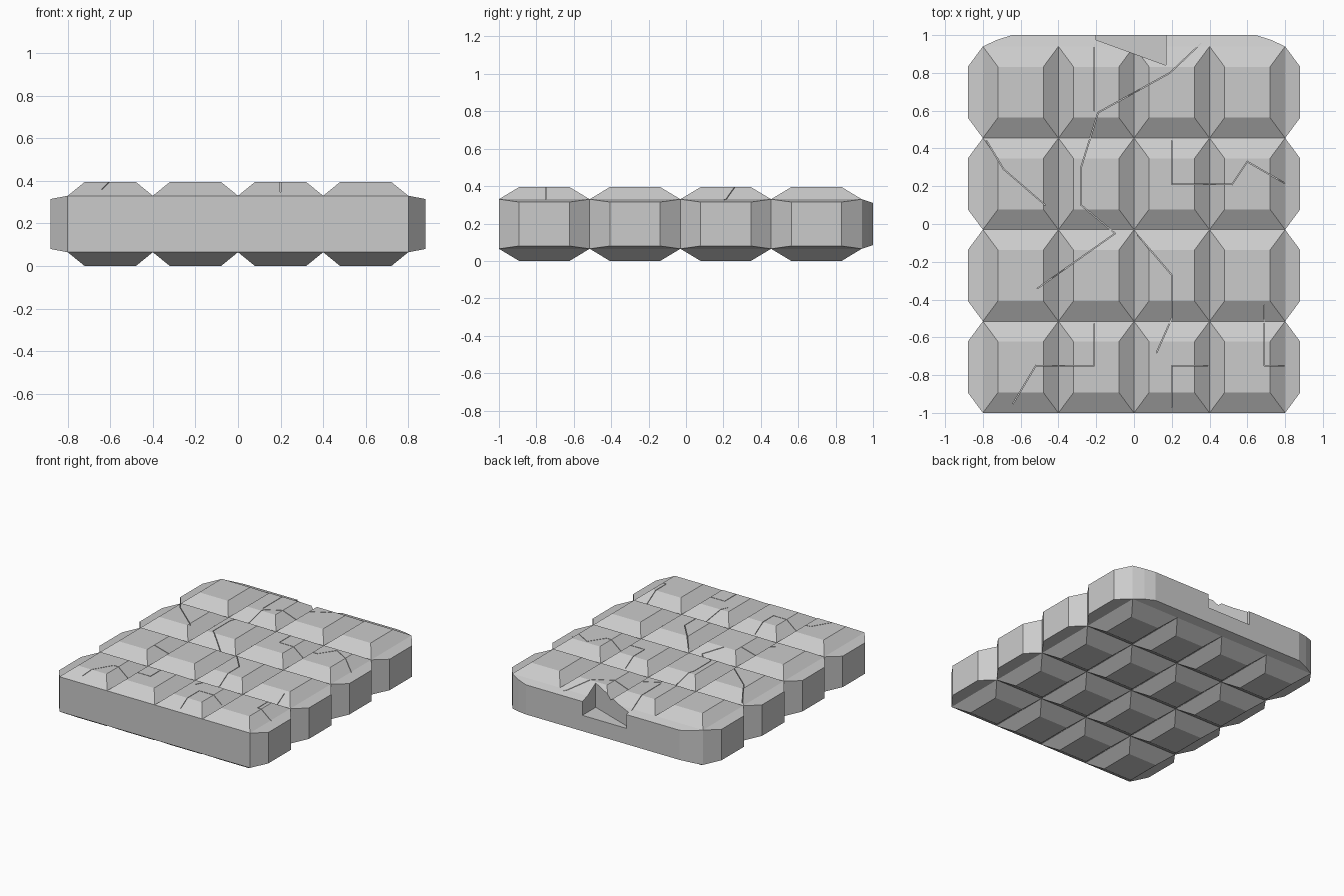
import bpy, bmesh
from mathutils import Vector, Matrix

if "Cube" in bpy.data.objects:
    bpy.data.objects.remove(bpy.data.objects["Cube"], do_unlink=True)

TOP, RIM, LIP = 0.395, 0.33, 0.315      # tile top, groove bottom, side edge
TILE_X, TILE_Y = 0.4, 0.485
INSET_X, INSET_Y = 0.08, 0.108
HALF, WIDE = 0.8, 0.88
FRONT, BACK = -1.0, 0.94

stone = bpy.data.materials.new("light grey stone")
stone.use_nodes = True
stone.diffuse_color = (0.6, 0.6, 0.6, 1)
stone.node_tree.nodes["Principled BSDF"].inputs["Base Color"].default_value = (0.6, 0.6, 0.6, 1)


def make_object(name, bm):
    bmesh.ops.recalc_face_normals(bm, faces=bm.faces)
    mesh = bpy.data.meshes.new(name)
    bm.to_mesh(mesh)
    bm.free()
    obj = bpy.data.objects.new(name, mesh)
    bpy.context.collection.objects.link(obj)
    mesh.materials.append(stone)
    return obj


def face(bm, points):
    return bm.faces.new([bm.verts.new(p) for p in points])


def mirrored_face(bm, points):
    """One face on the top and its twin on the underside."""
    face(bm, points)
    face(bm, [(x, y, TOP - z) for x, y, z in points])


def wall(bm, a, b):
    """Upright face between two rim points and their underside twins."""
    face(bm, [a, b, (b[0], b[1], TOP - b[2]), (a[0], a[1], TOP - a[2])])


def prism(bm, outline, low, high):
    bottom = [(x, y, low) for x, y in outline]
    top = [(x, y, high) for x, y in outline]
    face(bm, bottom)
    face(bm, top)
    for i in range(len(outline)):
        j = (i + 1) % len(outline)
        face(bm, [bottom[i], bottom[j], top[j], top[i]])


def cut(obj, cutter):
    mod = obj.modifiers.new("cut", "BOOLEAN")
    mod.operation = "DIFFERENCE"
    mod.solver = "EXACT"
    mod.use_self = True
    mod.object = cutter
    bpy.context.view_layer.objects.active = obj
    bpy.ops.object.modifier_apply(modifier=mod.name)
    bpy.data.objects.remove(cutter, do_unlink=True)


bm = bmesh.new()

# Bevelled tiles, four by four, on both faces of the slab
for row in range(4):
    y0 = FRONT + row * TILE_Y
    y1 = y0 + TILE_Y
    for col in range(4):
        x0 = -HALF + col * TILE_X
        x1 = x0 + TILE_X
        outer = [(x0, y0, RIM), (x1, y0, RIM), (x1, y1, RIM), (x0, y1, RIM)]
        inner = [(x0 + INSET_X, y0 + INSET_Y, TOP), (x1 - INSET_X, y0 + INSET_Y, TOP),
                 (x1 - INSET_X, y1 - INSET_Y, TOP), (x0 + INSET_X, y1 - INSET_Y, TOP)]
        mirrored_face(bm, inner)
        for i in range(4):
            j = (i + 1) % 4
            mirrored_face(bm, [outer[i], outer[j], inner[j], inner[i]])
        if row == 0:
            wall(bm, outer[0], outer[1])

    # Bulging side panels
    for side in (-1, 1):
        rim = [(side * HALF, y0, RIM), (side * WIDE, y0 + INSET_Y, LIP),
               (side * WIDE, y1 - INSET_Y, LIP), (side * HALF, y1, RIM)]
        mirrored_face(bm, rim)
        for a, b in zip(rim, rim[1:]):
            wall(bm, a, b)

# Rounded back edge
arc = [(HALF, BACK), (0.725, 0.975), (0.645, 1.0)]
arc += [(-x, y) for x, y in reversed(arc)]
rim = [(x, y, RIM - (y - BACK) / 3) for x, y in arc]
mirrored_face(bm, rim + [(x, BACK, RIM) for x in (-TILE_X, 0, TILE_X)])
for a, b in zip(rim, rim[1:]):
    wall(bm, a, b)

bmesh.ops.remove_doubles(bm, verts=bm.verts, dist=0.0005)
slab = make_object("stone_slab", bm)

# Chipped notch in the back edge
bm = bmesh.new()
prism(bm, [(-0.2, 0.975), (0.17, 0.84), (0.17, 1.1), (-0.2, 1.1)], 0.205, 0.5)
bmesh.ops.remove_doubles(bm, verts=bm.verts, dist=0.0001)
cut(slab, make_object("notch_cutter", bm))

# Hairline cracks across the top
cracks = [
    [(-0.21, 0.95), (-0.21, 0.6)],
    [(0.38, 0.98), (0.19, 0.8), (-0.19, 0.59), (-0.28, 0.3), (-0.28, 0.1), (-0.1, -0.05), (-0.51, -0.34)],
    [(0.2, 0.44), (0.2, 0.21), (0.52, 0.21), (0.6, 0.33), (0.86, 0.18)],
    [(-0.78, 0.44), (-0.69, 0.29), (-0.47, 0.1)],
    [(-0.64, -0.95), (-0.52, -0.75), (-0.21, -0.75), (-0.21, -0.53)],
    [(0.2, -0.97), (0.2, -0.75), (0.39, -0.75)],
    [(0.69, -0.43), (0.69, -0.75), (0.86, -0.75)],
    [(0.02, -0.06), (0.2, -0.27), (0.2, -0.5), (0.12, -0.68)],
]
bm = bmesh.new()
count = 0
for path in cracks:
    for a, b in zip(path, path[1:]):
        a, b = Vector(a), Vector(b)
        along = (b - a).normalized() * 0.002
        across = Vector((-along.y, along.x))
        a, b = a - along, b + along
        prism(bm, [a - across, b - across, b + across, a + across],
              RIM - 0.006 + count * 0.0002, 0.45 + count * 0.001)
        count += 1
bmesh.ops.remove_doubles(bm, verts=bm.verts, dist=0.00001)
cut(slab, make_object("crack_cutter", bm))
